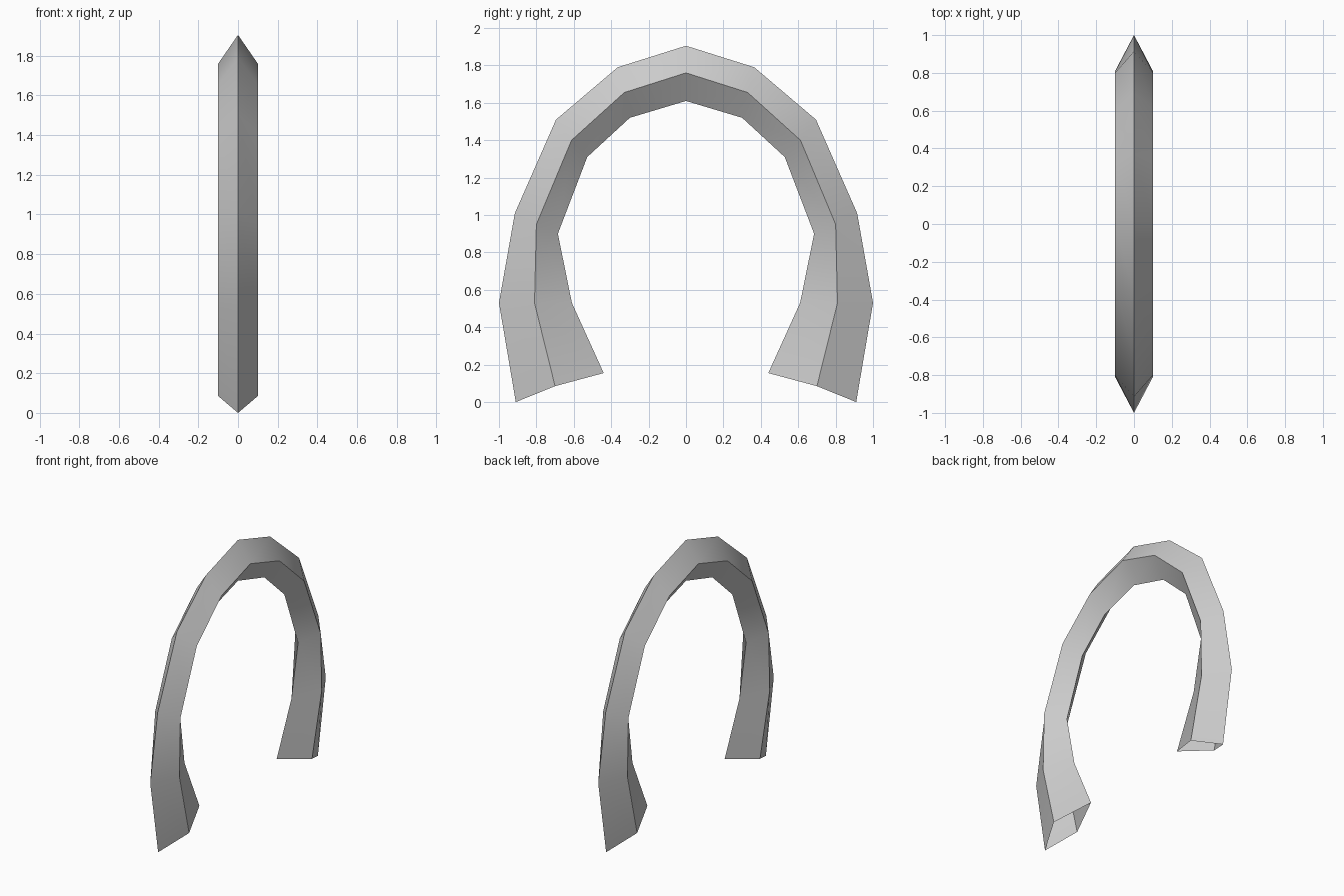
import bpy, bmesh, math

cube = bpy.data.objects.get("Cube")
if cube:
    bpy.data.objects.remove(cube, do_unlink=True)

# Plain grey material
grey = bpy.data.materials.new("plain_grey")
grey.use_nodes = True
colour = (0.6, 0.6, 0.6, 1)
grey.diffuse_color = colour
grey.node_tree.nodes["Principled BSDF"].inputs["Base Color"].default_value = colour

# Half arch from foot to crown: outer, ridge and inner (y, z) at each station
HALF_WIDTH = 0.1
stations = [
    ((0.91, 0.0), (0.70, 0.085), (0.44, 0.155)),
    ((1.0, 0.53), (0.81, 0.53), (0.61, 0.53)),
    ((0.915, 1.01), (0.80, 0.95), (0.685, 0.90)),
    ((0.695, 1.51), (0.612, 1.40), (0.528, 1.31)),
    ((0.365, 1.79), (0.33, 1.655), (0.30, 1.52)),
    ((0.0, 1.905), (0.0, 1.76), (0.0, 1.61)),
]
mirrored = [tuple((-y, z) for y, z in s) for s in stations[-2::-1]]

# Diamond section skinned along the arch, open at both feet
bm = bmesh.new()
rings = []
for outer, ridge, inner in stations + mirrored:
    section = [(0, *outer), (HALF_WIDTH, *ridge), (0, *inner), (-HALF_WIDTH, *ridge)]
    rings.append([bm.verts.new(p) for p in section])
for a, b in zip(rings, rings[1:]):
    for i in range(4):
        j = (i + 1) % 4
        bm.faces.new((a[i], a[j], b[j], b[i]))
bmesh.ops.recalc_face_normals(bm, faces=bm.faces)
# Make sure the skin faces outward: the crown's upper faces must point up
top = max(bm.faces, key=lambda f: f.calc_center_median().z)
if top.normal.z < 0:
    bmesh.ops.reverse_faces(bm, faces=bm.faces)

mesh = bpy.data.meshes.new("arch_band")
bm.to_mesh(mesh)
bm.free()
mesh.materials.append(grey)
arch = bpy.data.objects.new("arch_band", mesh)
bpy.context.collection.objects.link(arch)

# Smooth along the arch, sharp on the ridges
bpy.ops.object.select_all(action="DESELECT")
arch.select_set(True)
bpy.context.view_layer.objects.active = arch
bpy.ops.object.shade_smooth_by_angle(angle=math.radians(30))
